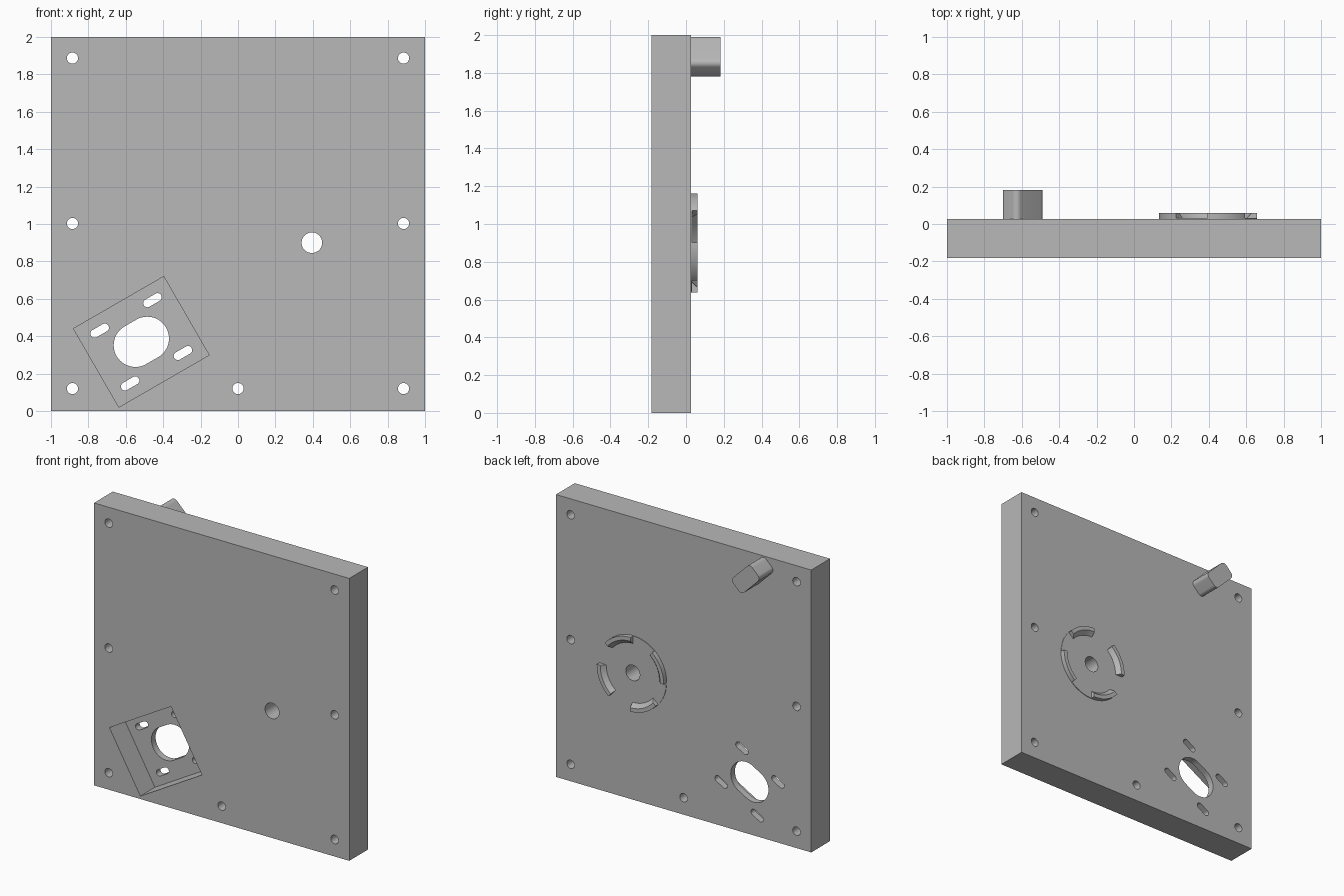
import bpy, bmesh
from math import sin, cos, pi, radians
from mathutils import Vector

cube = bpy.data.objects.get("Cube")
if cube:
    bpy.data.objects.remove(cube, do_unlink=True)

grey = bpy.data.materials.new("plain grey")
grey.use_nodes = True
COLOUR = (0.48, 0.48, 0.48, 1)
grey.diffuse_color = COLOUR
grey.node_tree.nodes["Principled BSDF"].inputs["Base Color"].default_value = COLOUR

FRONT, BACK = -0.183, 0.027


def make_object(name, bm):
    bmesh.ops.recalc_face_normals(bm, faces=bm.faces[:])
    mesh = bpy.data.meshes.new(name)
    bm.to_mesh(mesh)
    bm.free()
    mesh.materials.append(grey)
    obj = bpy.data.objects.new(name, mesh)
    bpy.context.collection.objects.link(obj)
    return obj


def loft(bm, rings):
    """Closed solid through matching rings of points."""
    rows = [[bm.verts.new(p) for p in ring] for ring in rings]
    n = len(rows[0])
    for a, b in zip(rows, rows[1:]):
        for i in range(n):
            j = (i + 1) % n
            bm.faces.new((a[i], a[j], b[j], b[i]))
    bm.faces.new(rows[0])
    bm.faces.new(rows[-1])


def prism(bm, outline, y0, y1):
    loft(bm, [[(x, y, z) for x, z in outline] for y in (y0, y1)])


def rounded(cx, cz, w, h, r, angle=0, seg=12):
    """Rotated rectangle outline with round corners."""
    ca, sa = cos(angle), sin(angle)
    points = []
    for k, (sx, sz) in enumerate(((1, 1), (-1, 1), (-1, -1), (1, -1))):
        for i in range(seg + 1):
            t = (k + i / seg) * pi / 2
            u = sx * (w / 2 - r) + r * cos(t)
            v = sz * (h / 2 - r) + r * sin(t)
            p = (cx + u * ca - v * sa, cz + u * sa + v * ca)
            if not points or (Vector(p) - Vector(points[-1])).length > 1e-5:
                points.append(p)
    if (Vector(points[0]) - Vector(points[-1])).length < 1e-5:
        points.pop()
    return points


def circle(cx, cz, r, seg=48):
    return [(cx + r * cos(2 * pi * i / seg), cz + r * sin(2 * pi * i / seg))
            for i in range(seg)]


def rectangle(cx, cz, w, h, angle=0):
    ca, sa = cos(angle), sin(angle)
    return [(cx + u * ca - v * sa, cz + u * sa + v * ca) for u, v in
            ((w / 2, h / 2), (-w / 2, h / 2), (-w / 2, -h / 2), (w / 2, -h / 2))]


def solid(name, outline, y0, y1):
    bm = bmesh.new()
    prism(bm, outline, y0, y1)
    return make_object(name, bm)


def cut(target, cutter):
    cutter.hide_render = True
    mod = target.modifiers.new("cut", 'BOOLEAN')
    mod.operation = 'DIFFERENCE'
    mod.solver = 'EXACT'
    mod.object = cutter
    bpy.context.view_layer.objects.active = target
    bpy.ops.object.modifier_apply(modifier=mod.name)
    bpy.data.objects.remove(cutter, do_unlink=True)


def smooth(obj):
    bpy.ops.object.select_all(action='DESELECT')
    obj.select_set(True)
    bpy.context.view_layer.objects.active = obj
    bpy.ops.object.shade_smooth_by_angle(angle=radians(30))


# Main plate with a tilted motor pocket in its front
plate = solid("base_plate", rectangle(0, 1, 2, 2), FRONT, BACK)
TILT = radians(30)
PX, PZ = -0.517, 0.37
cut(plate, solid("pocket_cutter", rectangle(PX, PZ, 0.557, 0.485, TILT), -0.3, -0.02))

# Screw holes, pivot hole and adjustment slots
HUB_X, HUB_Z = 0.395, 0.9
holes = bmesh.new()
spots = [(x, z) for x in (-0.885, 0.885) for z in (0.12, 1.003, 1.887)] + [(0, 0.12)]
for x, z in spots:
    prism(holes, circle(x, z, 0.03, 32), -0.3, 0.3)
prism(holes, circle(HUB_X, HUB_Z, 0.055), -0.3, 0.3)
prism(holes, rounded(PX, PZ, 0.305, 0.232, 0.1155, TILT), -0.3, 0.3)
for u in (-0.163, 0.163):
    for v in (-0.163, 0.163):
        x = PX + u * cos(TILT) - v * sin(TILT)
        z = PZ + u * sin(TILT) + v * cos(TILT)
        prism(holes, rounded(x, z, 0.107, 0.044, 0.0218, TILT), -0.3, 0.3)
cut(plate, make_object("hole_cutter", holes))
smooth(plate)

# Thin round seat on the back, pierced by the pivot hole
seat = solid("round_seat", circle(HUB_X, HUB_Z, 0.2625, 96), BACK - 0.01, BACK + 0.004)
cut(seat, solid("pivot_cutter", circle(HUB_X, HUB_Z, 0.055), -0.3, 0.3))
smooth(seat)

# Four curved retaining lips with sloped inner faces
section = ((0.2, BACK - 0.005), (0.2625, BACK - 0.005), (0.2625, 0.06), (0.235, 0.06))
for k in range(4):
    rings = []
    for i in range(17):
        t = radians(40.5 + 90 * k + 50 * i / 16)
        rings.append([(HUB_X + r * cos(t), y, HUB_Z + r * sin(t)) for r, y in section])
    lip = bmesh.new()
    loft(lip, rings)
    smooth(make_object(f"retaining_lip_{k + 1}", lip))

# Tilted stop block on the back
smooth(solid("stop_block", rounded(-0.595, 1.885, 0.212, 0.12, 0.03, radians(-45)),
             BACK - 0.005, 0.183))
